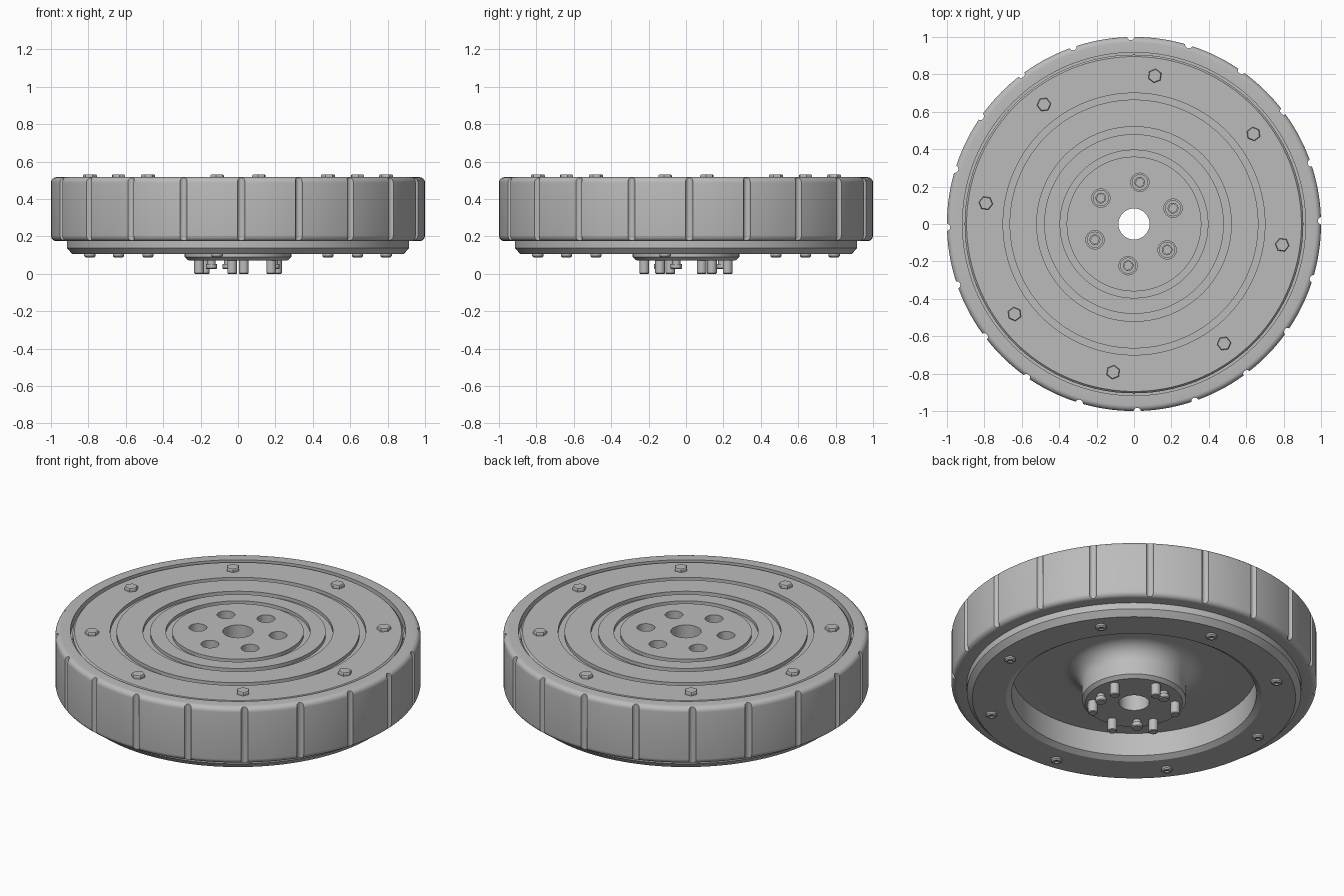
import bpy
import bmesh
from math import sin, cos, tau, radians

cube = bpy.data.objects.get("Cube")
if cube:
    bpy.data.objects.remove(cube)

grey = bpy.data.materials.new("plain_grey")
GREY = (0.5, 0.5, 0.5, 1)
grey.diffuse_color = GREY
grey.use_nodes = True
grey.node_tree.nodes["Principled BSDF"].inputs["Base Color"].default_value = GREY


def arc(r, z, radius, start, end, steps=6):
    """Rounded corner of a profile, angles in degrees."""
    turns = [radians(start + (end - start) * i / steps) for i in range(steps + 1)]
    return [(r + radius * cos(t), z + radius * sin(t)) for t in turns]


def lathe(name, profile, sides=160, centre=(0, 0), turn=0.0, closed=False):
    """Spin an (r, z) profile round a vertical axis; open ends meet on the axis."""
    bm = bmesh.new()
    rings = []
    for r, z in profile:
        if r == 0:
            rings.append([bm.verts.new((*centre, z))] * sides)
        else:
            angles = [turn + tau * i / sides for i in range(sides)]
            rings.append([bm.verts.new((centre[0] + r * cos(a), centre[1] + r * sin(a), z))
                          for a in angles])
    pairs = list(zip(rings, rings[1:]))
    if closed:
        pairs.append((rings[-1], rings[0]))
    for low, high in pairs:
        for i in range(sides):
            j = (i + 1) % sides
            corners = dict.fromkeys((low[i], low[j], high[j], high[i]))
            bm.faces.new(list(corners))
    bmesh.ops.recalc_face_normals(bm, faces=bm.faces)
    mesh = bpy.data.meshes.new(name)
    bm.to_mesh(mesh)
    bm.free()
    mesh.materials.append(grey)
    obj = bpy.data.objects.new(name, mesh)
    bpy.context.collection.objects.link(obj)
    return obj


def activate(obj):
    bpy.ops.object.select_all(action="DESELECT")
    obj.select_set(True)
    bpy.context.view_layer.objects.active = obj


def smooth(obj):
    activate(obj)
    bpy.ops.object.shade_smooth_by_angle(angle=radians(30))


def cut(obj, cutters):
    """Subtract the joined cutters from the object and remove them."""
    activate(cutters[0])
    for c in cutters:
        c.select_set(True)
    bpy.ops.object.join()
    cutter = bpy.context.object
    cutter.hide_render = True
    activate(obj)
    mod = obj.modifiers.new("cut", "BOOLEAN")
    mod.operation, mod.solver, mod.object = "DIFFERENCE", "EXACT", cutter
    bpy.ops.object.modifier_apply(modifier=mod.name)
    bpy.data.objects.remove(cutter)


def around(radius, first, count):
    """Evenly spaced points on a circle, with their angles."""
    for i in range(count):
        a = radians(first) + tau * i / count
        yield i + 1, (radius * cos(a), radius * sin(a)), a


# Tyre with rounded shoulders and shallow tread grooves
BEAD, TYRE_LOW, TYRE_TOP = 0.917, 0.175, 0.517
tyre = lathe("tyre", [(BEAD, TYRE_LOW)]
             + arc(0.97, TYRE_LOW + 0.03, 0.03, -90, 0)
             + arc(0.97, TYRE_TOP - 0.03, 0.03, 0, 90)
             + [(BEAD, TYRE_TOP)], closed=True)
cut(tyre, [lathe("tread_cutter", [(0, 0.1), (0.02, 0.1), (0.02, 0.6), (0, 0.6)], 16, p, a)
           for _, p, a in around(1.003, 1, 20)])
smooth(tyre)

# Wheel disc: ringed top, recessed underside, filleted hub
TOP, BASE, BORE = 0.512, 0.105, 0.083
top_rings = []
for inner, outer in ((0.36, 0.395), (0.48, 0.52), (0.665, 0.70)):
    top_rings += [(inner, TOP), (inner, TOP - 0.02), (outer, TOP - 0.02), (outer, TOP)]
profile = [(BORE, TOP)] + top_rings
profile += [(0.895, TOP), (0.905, TOP - 0.01), (0.905, 0.47), (0.92, 0.47)]
profile += [(0.915, 0.138), (0.885, BASE), (0.70, BASE), (0.67, 0.125), (0.67, 0.265)]
profile += arc(0.385, 0.17, 0.10, 90, 180, 10)
profile += [(0.285, 0.09), (0.265, 0.072), (BORE, 0.072)]
disc = lathe("wheel_disc", profile, closed=True)
cut(disc, [lathe("bore_cutter", [(0, 0.3), (0.049, 0.3), (0.049, 0.6), (0, 0.6)], 32, p)
           for _, p, _ in around(0.225, 22, 6)])
smooth(disc)

# Rim bolts: hexagon heads above, round socketed ends below
for i, p, a in around(0.80, 37, 8):
    smooth(lathe(f"rim_bolt_head_{i}", [(0, 0.50), (0.038, 0.50), (0.038, 0.526),
                                        (0.034, 0.531), (0, 0.531)], 6, p, a))
    smooth(lathe(f"rim_bolt_end_{i}", [(0, 0.12), (0.03, 0.12), (0.03, 0.095), (0.023, 0.088),
                                       (0.013, 0.088), (0.013, 0.097), (0, 0.097)], 24, p))

# Hub screws: socket heads sunk in the hub, shanks standing out below
for i, p, a in around(0.225, 22, 6):
    smooth(lathe(f"hub_screw_head_{i}", [(0, 0.29), (0.043, 0.29), (0.043, 0.40),
                                         (0.026, 0.40)], 32, p))
    smooth(lathe(f"hub_screw_socket_{i}", [(0.026, 0.40), (0.026, 0.37), (0, 0.37)], 6, p, a))
    smooth(lathe(f"hub_screw_shank_{i}", [(0, 0.1), (0.026, 0.1), (0.026, 0.004),
                                          (0.022, 0), (0, 0)], 24, p))

# Short headed locating pins between the shanks
for i, p, a in around(0.20, 105, 3):
    smooth(lathe(f"locating_pin_{i}", [(0, 0.1), (0.022, 0.1), (0.022, 0.052), (0.03, 0.052),
                                       (0.03, 0.03), (0.025, 0.025), (0, 0.025)], 24, p))
